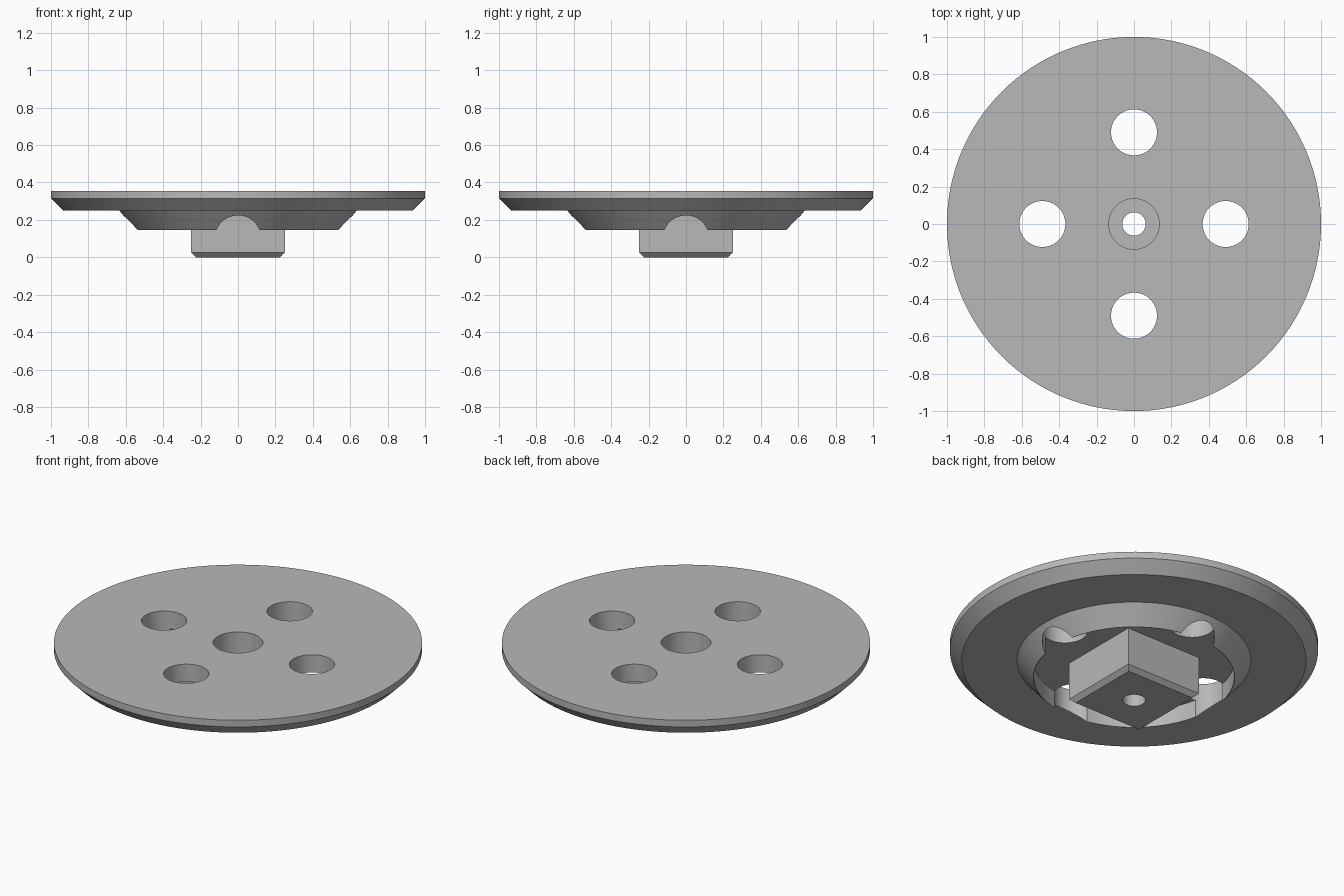
import bpy, bmesh, math
from mathutils import Matrix, Vector

SEGMENTS = 128
HOLE_ORBIT = 0.49

cube = bpy.data.objects.get("Cube")
if cube:
    bpy.data.objects.remove(cube, do_unlink=True)

grey = bpy.data.materials.new("plain_grey")
grey.use_nodes = True
grey.diffuse_color = (0.48, 0.48, 0.48, 1)
grey.node_tree.nodes["Principled BSDF"].inputs["Base Color"].default_value = grey.diffuse_color


def finish(name, bm):
    """Turn a bmesh into a linked object with the grey material."""
    bmesh.ops.recalc_face_normals(bm, faces=bm.faces)
    mesh = bpy.data.meshes.new(name)
    bm.to_mesh(mesh)
    bm.free()
    mesh.materials.append(grey)
    obj = bpy.data.objects.new(name, mesh)
    bpy.context.collection.objects.link(obj)
    return obj


def lathe(name, profile):
    """Spin a profile of (radius, height) that starts and ends on the axis."""
    bm = bmesh.new()
    verts = [bm.verts.new((r, 0, z)) for r, z in profile]
    edges = [bm.edges.new(pair) for pair in zip(verts, verts[1:])]
    bmesh.ops.spin(bm, geom=verts + edges, cent=(0, 0, 0), axis=(0, 0, 1),
                   angle=math.tau, steps=SEGMENTS, use_duplicate=False)
    bmesh.ops.remove_doubles(bm, verts=bm.verts, dist=0.0001)
    return finish(name, bm)


def cylinder(name, radius, bottom, top, x=0, y=0):
    bm = bmesh.new()
    bmesh.ops.create_cone(bm, cap_ends=True, segments=64, radius1=radius,
                          radius2=radius, depth=top - bottom,
                          matrix=Matrix.Translation((x, y, (top + bottom) / 2)))
    return finish(name, bm)


def combine(target, tool, operation):
    """Apply a boolean, then remove the tool object."""
    mod = target.modifiers.new(operation.title(), "BOOLEAN")
    mod.operation = operation
    mod.solver = "EXACT"
    mod.object = tool
    tool.hide_render = True
    bpy.context.view_layer.update()
    graph = bpy.context.evaluated_depsgraph_get()
    mesh = bpy.data.meshes.new_from_object(target.evaluated_get(graph))
    target.modifiers.clear()
    target.data = mesh
    bpy.data.objects.remove(tool, do_unlink=True)


# Disc with a bevelled rim, a tapered collar and a recess inside the collar
disc = lathe("flanged_disc", [
    (0, 0.355), (1, 0.355), (1, 0.315), (0.935, 0.25), (0.635, 0.25),
    (0.547, 0.145), (0.545, 0.145), (0.545, 0.25), (0, 0.25)])

# Square boss with a chamfered lower edge
bm = bmesh.new()
bmesh.ops.create_cube(bm, size=1, matrix=Matrix.Translation((0, 0, 0.15))
                      @ Matrix.Diagonal((0.5, 0.5, 0.3, 1)))
lower = [e for e in bm.edges if all(v.co.z < 0.01 for v in e.verts)]
bmesh.ops.bevel(bm, geom=lower, offset=0.025, segments=1, affect="EDGES")
combine(disc, finish("square_boss", bm), "UNION")

# Four round holes that also notch the collar
for i in range(4):
    angle = i * math.pi / 2
    hole = cylinder("hole_cutter", 0.123, 0.1, 0.5,
                    HOLE_ORBIT * math.cos(angle), HOLE_ORBIT * math.sin(angle))
    combine(disc, hole, "DIFFERENCE")

# Counterbored centre hole
combine(disc, cylinder("counterbore_cutter", 0.135, 0.15, 0.5), "DIFFERENCE")
combine(disc, cylinder("bolt_hole_cutter", 0.062, -0.1, 0.3), "DIFFERENCE")

bpy.ops.object.select_all(action="DESELECT")
disc.select_set(True)
bpy.context.view_layer.objects.active = disc
bpy.ops.object.shade_smooth_by_angle(angle=math.radians(25))
